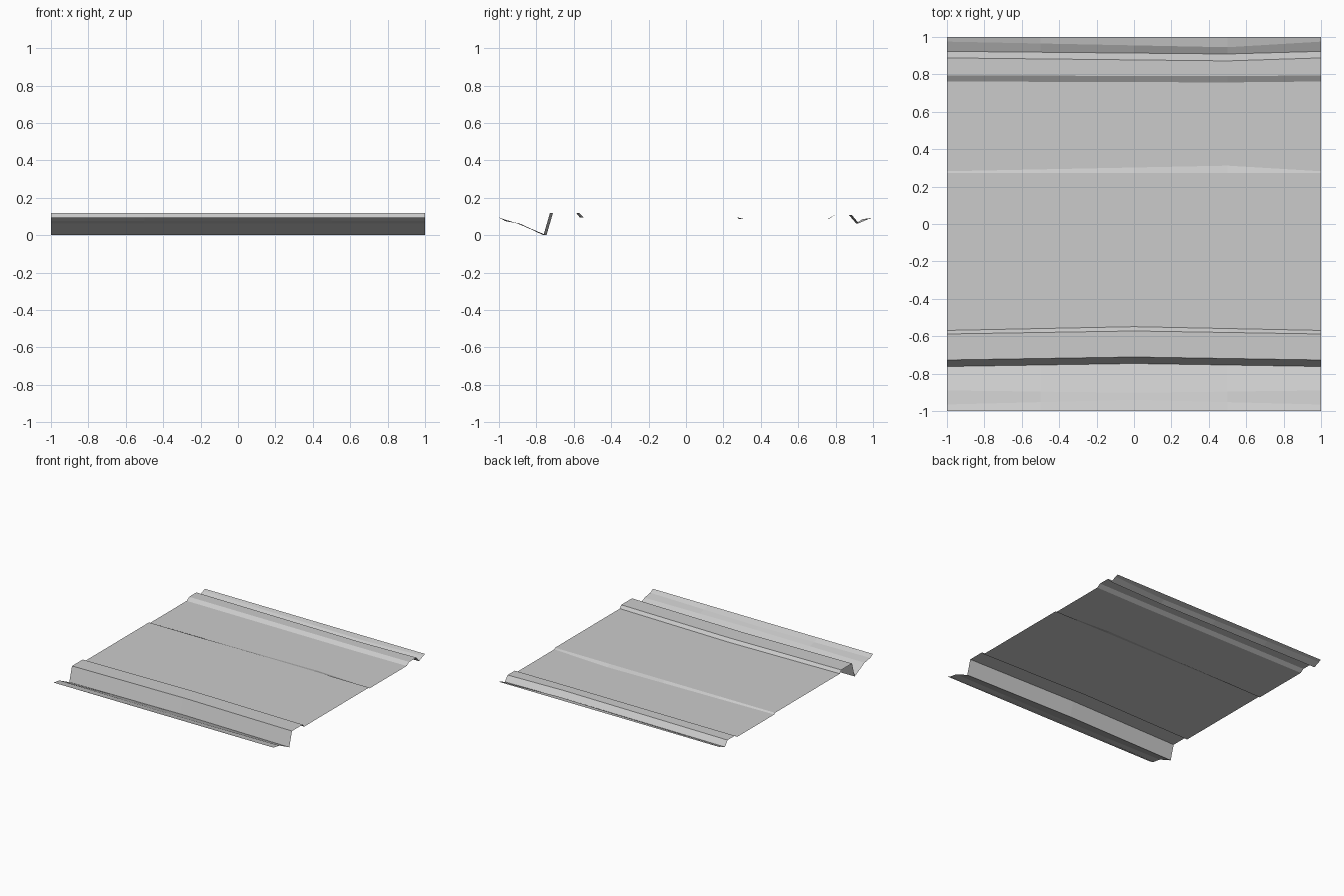
import bpy
import bmesh

cube = bpy.data.objects.get("Cube")
if cube:
    bpy.data.objects.remove(cube, do_unlink=True)

# Bare metal
metal = bpy.data.materials.new("light_grey_metal")
metal.use_nodes = True
grey = (0.6, 0.6, 0.6, 1)
metal.diffuse_color = grey
metal.node_tree.nodes["Principled BSDF"].inputs["Base Color"].default_value = grey

# Fold lines of the sheet: y at the ends, height, sideways bow, x of the bow's peak
FOLDS = [
    (-1.0, 0.094, 0, 0),            # front lip
    (-0.965, 0.075, 0.025, 0),
    (-0.89, 0.063, -0.012, 0),
    (-0.762, 0.0, 0.016, 0),        # front gutter
    (-0.727, 0.12, 0.016, 0),       # front ridge
    (-0.588, 0.12, 0.016, 0),
    (-0.569, 0.096, 0.02, 0),       # main panel
    (0.272, 0.096, 0, 0),           # step in the panel
    (0.282, 0.086, 0.03, 0.5),
    (0.762, 0.086, -0.005, 0.5),    # back ridge
    (0.794, 0.107, -0.003, 0.5),
    (0.888, 0.107, -0.016, 0.5),
    (0.923, 0.064, -0.014, 0.5),    # back gutter
    (0.975, 0.086, -0.03, 0.5),
    (1.0, 0.094, 0, 0),             # back lip
]
STATIONS = (-1, -0.5, 0, 0.5, 1)


def bow(x, peak):
    """Rises straight from 0 at each end of the sheet to 1 at the peak."""
    return (x + 1) / (peak + 1) if x <= peak else (1 - x) / (1 - peak)


# Folded sheet, one strip of faces between each pair of folds
bm = bmesh.new()
rows = [[bm.verts.new((x, y + amount * bow(x, peak), z)) for x in STATIONS]
        for y, z, amount, peak in FOLDS]
for near, far in zip(rows, rows[1:]):
    for i in range(len(STATIONS) - 1):
        bm.faces.new((near[i], near[i + 1], far[i + 1], far[i]))

mesh = bpy.data.meshes.new("folded_metal_sheet")
bm.to_mesh(mesh)
bm.free()
mesh.materials.append(metal)
sheet = bpy.data.objects.new("folded_metal_sheet", mesh)
bpy.context.collection.objects.link(sheet)
